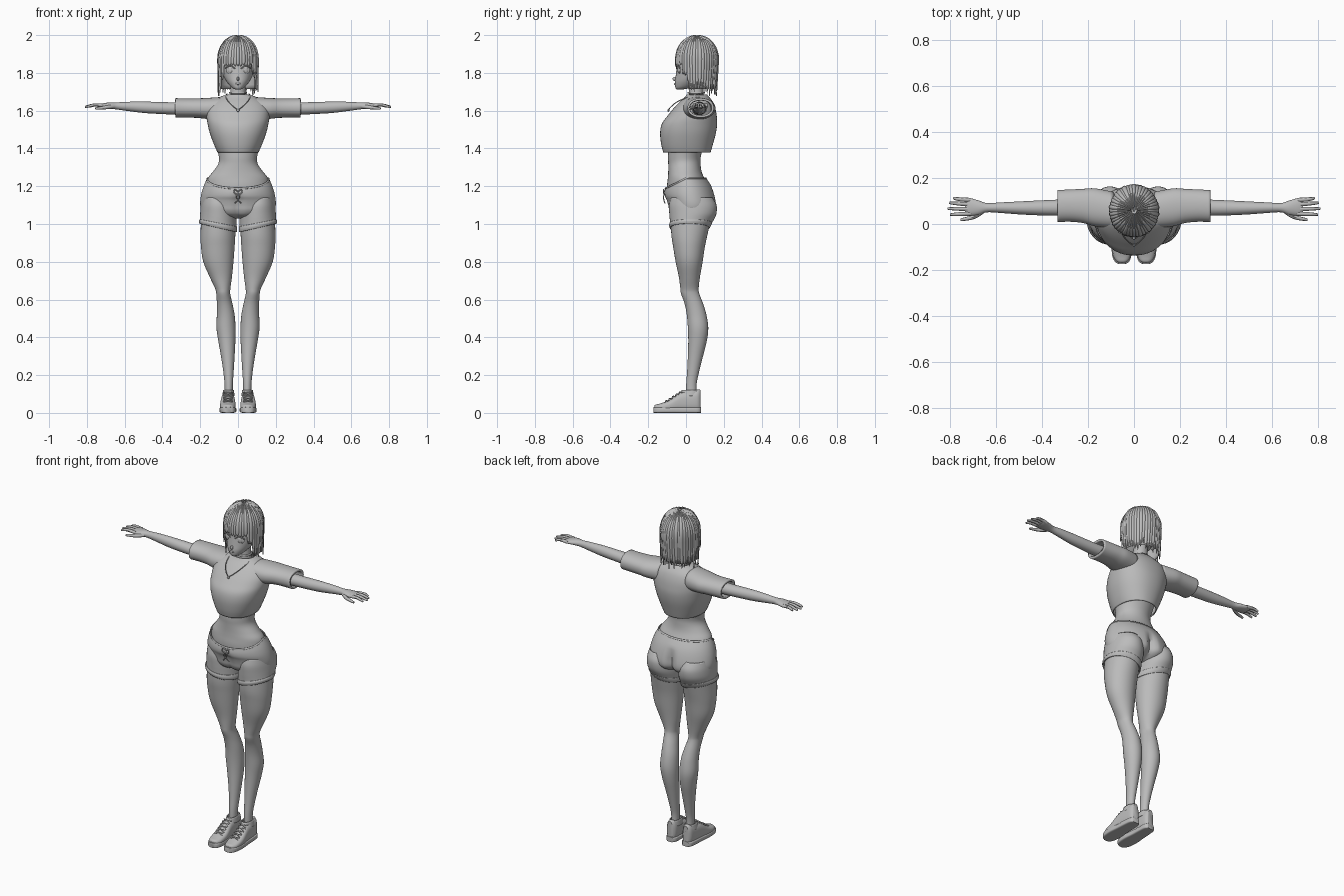
import bpy, bmesh, math, random
from math import sin, cos, pi
from mathutils import Matrix, Vector

if "Cube" in bpy.data.objects:
    bpy.data.objects.remove(bpy.data.objects["Cube"])

random.seed(4)
GREY = bpy.data.materials.new("plain grey")
GREY.diffuse_color = (0.5, 0.5, 0.5, 1)
GREY.use_nodes = True
GREY.node_tree.nodes["Principled BSDF"].inputs["Base Color"].default_value = GREY.diffuse_color


def finish(ob, mirror=False, thick=0):
    ob.data.materials.clear()
    ob.data.materials.append(GREY)
    bpy.ops.object.select_all(action='DESELECT')
    ob.select_set(True)
    bpy.context.view_layer.objects.active = ob
    bpy.ops.object.shade_smooth_by_angle(angle=math.radians(45))
    if thick:
        m = ob.modifiers.new("thickness", 'SOLIDIFY')
        m.thickness, m.offset = thick, -1
    if mirror:
        m = ob.modifiers.new("mirror", 'MIRROR')
        m.use_mirror_merge = False
    return ob


def from_bmesh(name, bm, **kw):
    bmesh.ops.recalc_face_normals(bm, faces=bm.faces[:])
    me = bpy.data.meshes.new(name)
    bm.to_mesh(me)
    bm.free()
    ob = bpy.data.objects.new(name, me)
    bpy.context.collection.objects.link(ob)
    return finish(ob, **kw)


def spline(rows, k):
    out = []
    for i in range(len(rows) - 1):
        p = [rows[max(0, min(len(rows) - 1, i + d))] for d in (-1, 0, 1, 2)]
        for j in range(k):
            t = j / k
            out.append([.5 * (2 * b + (c - a) * t + (2 * a - 5 * b + 4 * c - d) * t * t
                              + (3 * b - a - 3 * c + d) * t ** 3) for a, b, c, d in zip(*p)])
    return out + [list(rows[-1])]


def loft(name, axis, rows, k=4, n=40, power=2.0, caps=True, warp=None, **kw):
    """Skin over rounded sections; each row is (position, min, max, min, max)."""
    bm, rings = bmesh.new(), []
    for s, a0, a1, b0, b1 in spline(rows, k):
        ring = []
        for i in range(n):
            c, d = cos(2 * pi * i / n), sin(2 * pi * i / n)
            u = (a0 + a1) / 2 + (a1 - a0) / 2 * math.copysign(abs(c) ** (2 / power), c)
            v = (b0 + b1) / 2 + (b1 - b0) / 2 * math.copysign(abs(d) ** (2 / power), d)
            co = Vector(((s, u, v), (u, s, v), (u, v, s))[axis])
            ring.append(bm.verts.new(warp(co) if warp else co))
        rings.append(ring)
    for r, q in zip(rings, rings[1:]):
        for i in range(n):
            bm.faces.new((r[i], r[(i + 1) % n], q[(i + 1) % n], q[i]))
    if caps:
        bm.faces.new(rings[0])
        bm.faces.new(rings[-1])
    return from_bmesh(name, bm, **kw)


def sym(*rows):
    return [(z, -w, w, y0, y1) for z, w, y0, y1 in rows]


def tube(name, pts, r, taper=1.0, closed=False, mirror=False):
    cu = bpy.data.curves.new(name, 'CURVE')
    cu.dimensions, cu.bevel_depth, cu.bevel_resolution = '3D', r, 2
    cu.use_fill_caps = True
    sp = cu.splines.new('POLY')
    pts = pts if closed else spline(pts, 4)
    sp.points.add(len(pts) - 1)
    for i, p in enumerate(pts):
        sp.points[i].co = (*p, 1)
        sp.points[i].radius = 1 + (taper - 1) * (i / (len(pts) - 1)) ** 2
    sp.use_cyclic_u = closed
    ob = bpy.data.objects.new(name, cu)
    bpy.context.collection.objects.link(ob)
    bpy.ops.object.select_all(action='DESELECT')
    ob.select_set(True)
    bpy.context.view_layer.objects.active = ob
    bpy.ops.object.convert(target='MESH')
    return finish(bpy.context.view_layer.objects.active, mirror)


def blob(name, loc, size, turn=0, mirror=False):
    bm = bmesh.new()
    mat = Matrix.Translation(loc) @ Matrix.Rotation(turn, 4, 'Z') @ Matrix.Diagonal((*size, 1))
    bmesh.ops.create_uvsphere(bm, u_segments=20, v_segments=12, radius=1, matrix=mat)
    return from_bmesh(name, bm, mirror=mirror)


def clamp(v):
    return max(0, min(1, v))


# Skin: waist, neck, legs, arms
loft("waist", 2, sym((1.14, .178, -.095, .13), (1.20, .167, -.10, .12), (1.245, .157, -.096, .096),
                     (1.28, .130, -.094, .082), (1.32, .104, -.094, .077), (1.36, .102, -.095, .079),
                     (1.44, .12, -.09, .10)), n=48)
loft("neck", 2, sym((1.60, .06, 0, .11), (1.66, .046, .012, .1), (1.70, .04, .015, .092), (1.78, .04, .015, .095)))
loft("leg", 2, [(1.06, .014, .194, -.08, .14), (.95, .014, .198, -.078, .115), (.88, .018, .196, -.068, .10),
                (.80, .024, .184, -.055, .088), (.72, .032, .15, -.038, .074), (.66, .040, .122, -.03, .067),
                (.63, .041, .115, -.026, .071), (.58, .030, .112, -.008, .09), (.52, .018, .112, .004, .108),
                (.45, .013, .114, .010, .118), (.38, .014, .104, .012, .11), (.30, .018, .09, .01, .09),
                (.22, .023, .078, .006, .07), (.15, .027, .071, .001, .056), (.07, .028, .07, 0, .058)], mirror=True)
loft("arm", 0, [(.13, .03, .11, 1.575, 1.645), (.25, .034, .108, 1.578, 1.647), (.33, .036, .106, 1.579, 1.644),
                (.42, .038, .102, 1.583, 1.646), (.50, .042, .098, 1.588, 1.648), (.58, .048, .094, 1.598, 1.647),
                (.64, .051, .091, 1.606, 1.644), (.675, .04, .102, 1.61, 1.644), (.715, .036, .113, 1.613, 1.639),
                (.735, .042, .11, 1.617, 1.634)], n=24, mirror=True)
for y0, y1, tip in ((.104, .112, .785), (.085, .092, .803), (.065, .067, .81), (.045, .041, .80)):
    tube("finger", [(.71, y0, 1.627), (.76, (y0 + y1) / 2, 1.63), (tip, y1, 1.62)], .0095, .55, mirror=True)
tube("thumb", [(.66, .055, 1.622), (.70, .03, 1.617), (.755, .018, 1.611)], .011, .5, mirror=True)

# Cropped shirt with wide sleeves
loft("shirt", 2, sym((1.378, .108, -.12, .13), (1.42, .127, -.131, .142), (1.48, .149, -.137, .158),
                     (1.53, .161, -.128, .165), (1.57, .167, -.10, .163), (1.61, .164, -.068, .156),
                     (1.645, .142, -.035, .143), (1.67, .10, -.008, .125), (1.685, .064, .003, .112)),
     n=48, power=2.2, caps=False, thick=.006)
loft("sleeve", 0, [(.09, -.02, .14, 1.55, 1.672), (.17, -.01, .155, 1.557, 1.667), (.22, .004, .153, 1.562, 1.665),
                   (.28, .01, .15, 1.563, 1.665), (.332, .008, .148, 1.563, 1.666)],
     caps=False, thick=.012, power=2.2, mirror=True)


# Shorts: pelvis with a dipped waistband and a cleft, then legs and cuffs
def waist_dip(co):
    t, f = clamp((co.z - 1.13) / .11), max(0, -co.y) / .1
    groove = math.exp(-(co.x / .022) ** 2) * clamp((1.2 - co.z) / .08)
    co.x *= 1 + .09 * t * f
    co.y *= 1 + .09 * t * f
    co.y -= groove * (.03 if co.y > 0 else -.012)
    co.z -= .053 * t * f
    return co


def hem_slope(co):
    co.z += (co.x - .2) * .23 * clamp((1.1 - co.z) / .09)
    return co


loft("shorts", 2, sym((1.247, .161, -.10, .104), (1.20, .182, -.108, .135), (1.15, .196, -.109, .154),
                      (1.10, .2, -.097, .163), (1.07, .187, -.09, .152), (1.045, .13, -.07, .11),
                      (1.03, .05, -.02, .05)), n=72, caps=False, warp=waist_dip)
loft("waistband", 2, sym((1.247, .163, -.102, .106), (1.24, .167, -.104, .111)), k=2, n=72, caps=False,
     warp=waist_dip, thick=.005)
loft("shorts_leg", 2, [(1.14, .03, .188, -.08, .14), (1.10, .014, .196, -.09, .162), (1.06, .008, .2, -.088, .16),
                       (1.03, .008, .201, -.085, .142), (1.003, .009, .202, -.083, .122)],
     caps=False, warp=hem_slope, thick=.004, mirror=True)
loft("shorts_cuff", 2, [(1.024, .006, .204, -.087, .139), (1.014, .004, .207, -.09, .133),
                        (1.001, .006, .205, -.086, .124)], caps=False, warp=hem_slope, thick=.005, mirror=True)
tube("drawstring_loop", [(0, -.113, 1.172), (.018, -.119, 1.182), (.02, -.119, 1.165), (0, -.114, 1.155)], .003, mirror=True)
tube("drawstring_end", [(0, -.114, 1.165), (-.008, -.119, 1.14), (.018, -.112, 1.11)], .003, mirror=True)

# Shoes: boxy sole, rounded upper, tongue, laces
plan = [(-.173, .035, .07), (-.165, .022, .082), (-.14, .012, .094), (-.09, .009, .098), (-.03, .014, .093),
        (.03, .016, .089), (.065, .02, .084), (.08, .032, .072)]
loft("shoe_sole", 1, [(y, a, b, 0, .03) for y, a, b in plan], power=5, mirror=True)
tops = (.038, .044, .05, .068, .108, .116, .125, .12)
loft("shoe_upper", 1, [(y * .97, a + .003, b - .003, .005, h) for (y, a, b), h in zip(plan, tops)],
     power=2.6, mirror=True)
loft("shoe_collar", 2, [(.09, .018, .084, -.035, .078), (.122, .022, .078, -.022, .07)], caps=False, thick=.005, mirror=True)
for i in range(5):
    y, z = -.105 + .018 * i, .062 + .0115 * i
    for s in (-1, 1):
        tube("shoelace", [(.053 - .024 * s, y - .005, z - .007), (.053, y, z + .003),
                          (.053 + .024 * s, y + .012, z)], .003, mirror=True)

# Head and face
loft("head", 2, sym((1.712, .012, -.048, -.02), (1.722, .033, -.056, .03), (1.75, .058, -.059, .09),
                    (1.78, .075, -.055, .13), (1.82, .085, -.05, .148), (1.88, .09, -.043, .155),
                    (1.94, .074, -.02, .135), (1.98, .035, .02, .10)), power=2.1)
blob("nose", (0, -.058, 1.768), (.007, .013, .011))
blob("mouth", (0, -.059, 1.742), (.016, .004, .005))
blob("eye", (.042, -.037, 1.815), (.024, .005, .02), .3, True)
blob("iris", (.042, -.040, 1.815), (.013, .005, .017), .3, True)
tube("eyelash", [(.016, -.051, 1.822), (.038, -.049, 1.838), (.068, -.034, 1.825)], .003, mirror=True)
blob("ear", (.088, .055, 1.80), (.008, .018, .028), 0, True)


# Hair: smooth under-cap and overlapping pointed locks
def tip_height(a):
    d = abs((a + pi) % (2 * pi) - pi)
    return 1.838 if d < .85 else 1.78 if d < 1.08 else 1.70


def hair_point(a, t, lift, tip):
    phi, drop = min(t * 2, 1) * pi / 2, max(0, t * 2 - 1)
    tuck = 1 - .1 * drop * (tip < 1.75)
    return (sin(a) * (.103 * sin(phi) + lift) * (1 - .3 * (1 - tuck)),
            .058 - cos(a) * (.109 * sin(phi) + lift) * tuck,
            1.872 + (.12 + lift) * cos(phi) + (tip - 1.872) * drop)


def strip(bm, cols, rows, point):
    g = [[bm.verts.new(point(i / rows, 2 * j / cols - 1)) for j in range(cols + 1)] for i in range(rows + 1)]
    for i in range(rows):
        for j in range(cols):
            bm.faces.new((g[i][j], g[i][j + 1], g[i + 1][j + 1], g[i + 1][j]))


bm = bmesh.new()
strip(bm, 72, 14, lambda t, u: hair_point(u * pi, max(t, .01), 0, tip_height(u * pi) + .015))
from_bmesh("hair_cap", bm, thick=.003)
bm = bmesh.new()
for i in range(44):
    a0, base = 2 * pi * i / 44, tip_height(2 * pi * i / 44)
    tip = base + random.uniform(-.006, .006) * (1 if base > 1.8 else 4)
    wide, out = random.uniform(.09, .12), random.uniform(.001, .004)

    def lock(t, u):
        w = wide * (1 - .9 * max(0, t * 2 - 1) ** 3)
        return hair_point(a0 + u * w, max(t, .02), out + .005 * (1 - u * u), tip)
    strip(bm, 4, 16, lock)
from_bmesh("hair_locks", bm)

# Choker and necklace
tube("choker", [(.043 * sin(i * pi / 12), .054 - .042 * cos(i * pi / 12), 1.695) for i in range(24)], .005, closed=True)
tube("necklace", [(.058, .075, 1.69), (.066, .02, 1.675), (.05, -.045, 1.648), (.022, -.08, 1.62),
                  (0, -.092, 1.606)], .0025, mirror=True)
blob("pendant", (0, -.093, 1.602), (.008, .005, .008))
